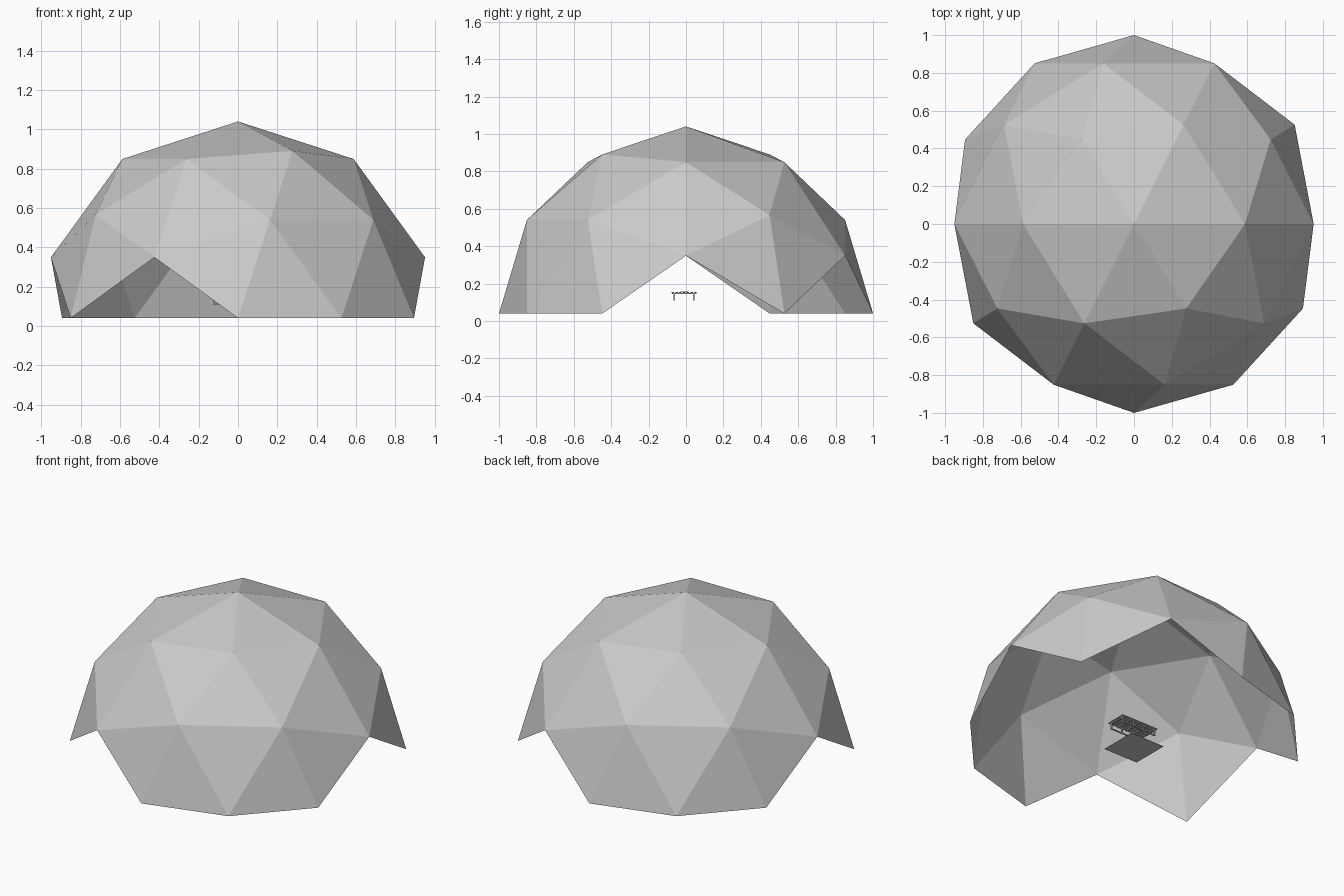
import bpy, bmesh, math
from mathutils import Vector, Matrix
from itertools import combinations

if "Cube" in bpy.data.objects:
    bpy.data.objects.remove(bpy.data.objects["Cube"])

grey = bpy.data.materials.new("light_grey")
grey.diffuse_color = (0.59, 0.59, 0.59, 1)
grey.use_nodes = True
grey.node_tree.nodes["Principled BSDF"].inputs["Base Color"].default_value = grey.diffuse_color


def finish(bm, name):
    me = bpy.data.meshes.new(name)
    bm.to_mesh(me)
    bm.free()
    me.materials.append(grey)
    ob = bpy.data.objects.new(name, me)
    bpy.context.collection.objects.link(ob)
    return ob


def add_box(bm, x, y, z, sx, sy, sz):
    m = Matrix.Translation((x, y, z)) @ Matrix.Diagonal((sx, sy, sz, 1))
    bmesh.ops.create_cube(bm, size=1, matrix=m)


# Geodesic dome: icosahedron corners plus edge midpoints pushed to the sphere
phi = (1 + math.sqrt(5)) / 2
corners = []
for a in (-1, 1):
    for b in (-phi, phi):
        corners += [Vector(p).normalized() for p in ((0, a, b), (a, b, 0), (b, 0, a))]
mids = [(p + q).normalized() for p, q in combinations(corners, 2) if (p - q).length < 1.1]
bm = bmesh.new()
for p in corners + mids:
    bm.verts.new(p)
bmesh.ops.convex_hull(bm, input=bm.verts[:])
bmesh.ops.recalc_face_normals(bm, faces=bm.faces[:])
# Keep only triangles wholly above the equator, leaving four pointed openings
low = [f for f in bm.faces if min(v.co.z for v in f.verts) < -0.01]
bmesh.ops.delete(bm, geom=low, context='FACES')
turn = math.atan(1 / phi)
bm.transform(Matrix.Translation((0, 0, 0.04)) @ Matrix.Rotation(turn, 4, 'Z'))
finish(bm, "dome_shell")

# Flat square floor plate
bm = bmesh.new()
bmesh.ops.create_grid(bm, x_segments=1, y_segments=1, size=0.125)
finish(bm, "floor_plate")

# Small slatted table
cy = -0.01
bm = bmesh.new()
for i in range(7):
    add_box(bm, 0, cy - 0.06 + i * 0.02, 0.152, 0.27, 0.014, 0.005)
add_box(bm, 0, cy, 0.156, 0.25, 0.04, 0.004)
finish(bm, "table_slats")

bm = bmesh.new()
for i in range(5):
    add_box(bm, -0.12 + i * 0.06, cy, 0.147, 0.01, 0.13, 0.005)
finish(bm, "table_crossbars")

# Side frames: posts and a lower rail on each long side
bm = bmesh.new()
for s in (-1, 1):
    y = cy + s * 0.052
    for x in (-0.123, -0.04, 0.04, 0.123):
        add_box(bm, x, y, 0.13, 0.008, 0.008, 0.038)
    add_box(bm, 0, y, 0.111, 0.254, 0.008, 0.005)
finish(bm, "table_side_frames")
